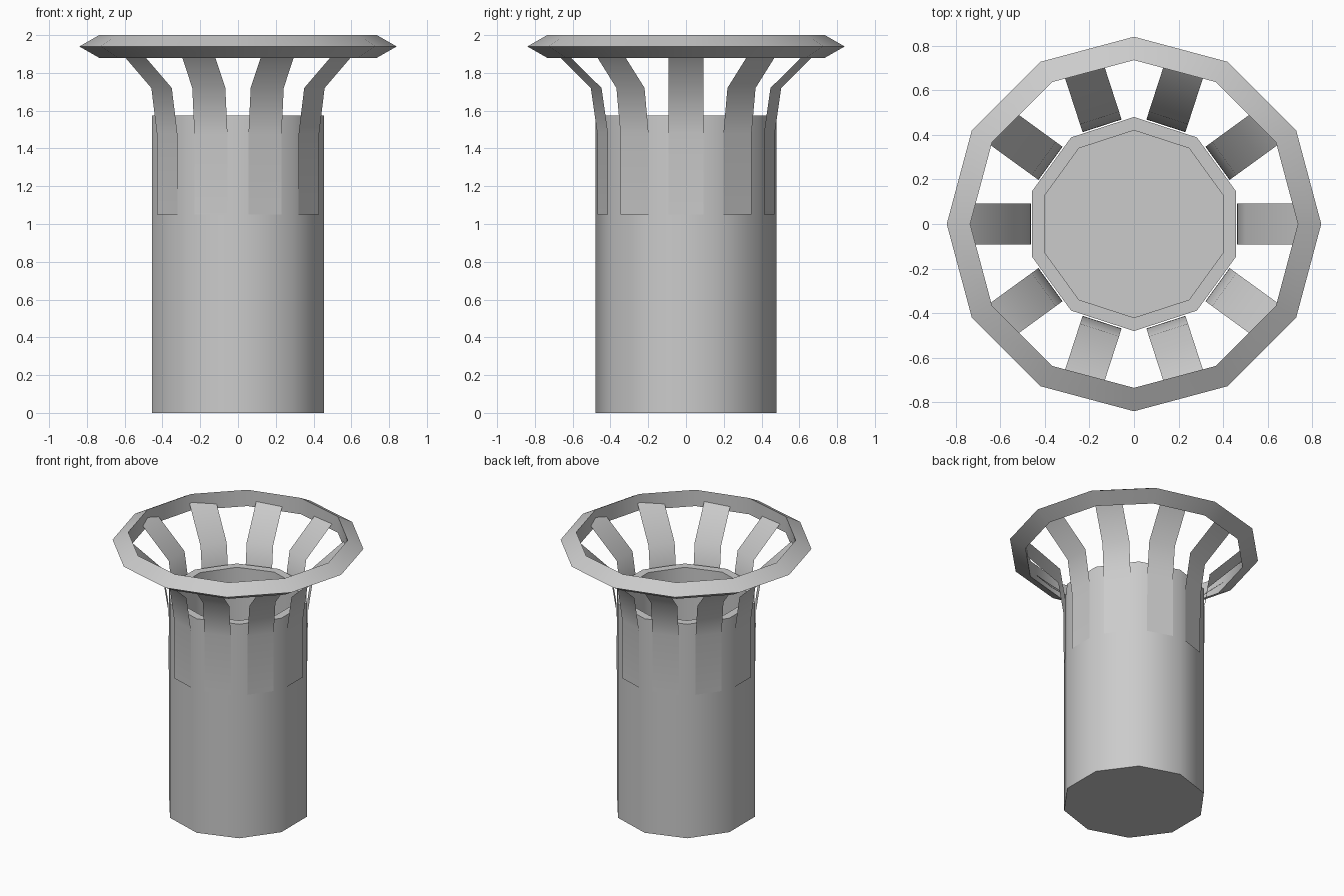
import bpy
import bmesh
from math import cos, sin, pi, radians
from mathutils import Matrix

cube = bpy.data.objects.get("Cube")
if cube:
    bpy.data.objects.remove(cube, do_unlink=True)

grey = bpy.data.materials.new("plain grey")
grey.use_nodes = True
grey.diffuse_color = (0.6, 0.6, 0.6, 1)
grey.node_tree.nodes["Principled BSDF"].inputs["Base Color"].default_value = (0.6, 0.6, 0.6, 1)


def finish(name, bm, recalc=True):
    """Turn a bmesh into a smooth shaded object that keeps its sharp edges."""
    if recalc:
        bmesh.ops.recalc_face_normals(bm, faces=bm.faces[:])
    mesh = bpy.data.meshes.new(name)
    bm.to_mesh(mesh)
    bm.free()
    mesh.materials.append(grey)
    obj = bpy.data.objects.new(name, mesh)
    bpy.context.collection.objects.link(obj)
    bpy.ops.object.select_all(action='DESELECT')
    obj.select_set(True)
    bpy.context.view_layer.objects.active = obj
    bpy.ops.object.shade_smooth_by_angle(angle=radians(40))
    return obj


def lathe(name, profile, sides, start, closed):
    """Spin (radius, z) points; open profiles get end caps."""
    bm = bmesh.new()
    rings = []
    for r, z in profile:
        angles = [start + 2 * pi * i / sides for i in range(sides)]
        rings.append([bm.verts.new((r * cos(a), r * sin(a), z)) for a in angles])
    pairs = list(zip(rings, rings[1:]))
    if closed:
        pairs.append((rings[-1], rings[0]))
    else:
        bm.faces.new(rings[0])
        bm.faces.new(rings[-1])
    for low, high in pairs:
        for i in range(sides):
            j = (i + 1) % sides
            bm.faces.new((low[i], low[j], high[j], high[i]))
    return finish(name, bm)


# Ten-sided hollow bin body, with a corner facing the front
lathe("body", [(0.48, 0), (0.48, 1.575), (0.42, 1.575), (0.42, 0.08)], 10, pi / 2, False)

# Twelve-sided flared ring with a triangular section
lathe("top_ring", [(0.735, 1.88), (0.84, 1.94), (0.735, 2.0)], 12, 0, True)

# Thin sheet slats that lie on the body and bend out to the ring
slat_path = [(0.463, 1.05), (0.464, 1.48), (0.50, 1.72), (0.742, 1.948)]
for k in range(10):
    bm = bmesh.new()
    rows = [[bm.verts.new((r, y, z)) for y in (-0.092, 0.092)] for r, z in slat_path]
    for low, high in zip(rows, rows[1:]):
        bm.faces.new((low[0], low[1], high[1], high[0]))
    bm.transform(Matrix.Rotation(k * pi / 5, 4, 'Z'))
    finish(f"slat_{k + 1}", bm, recalc=False)
